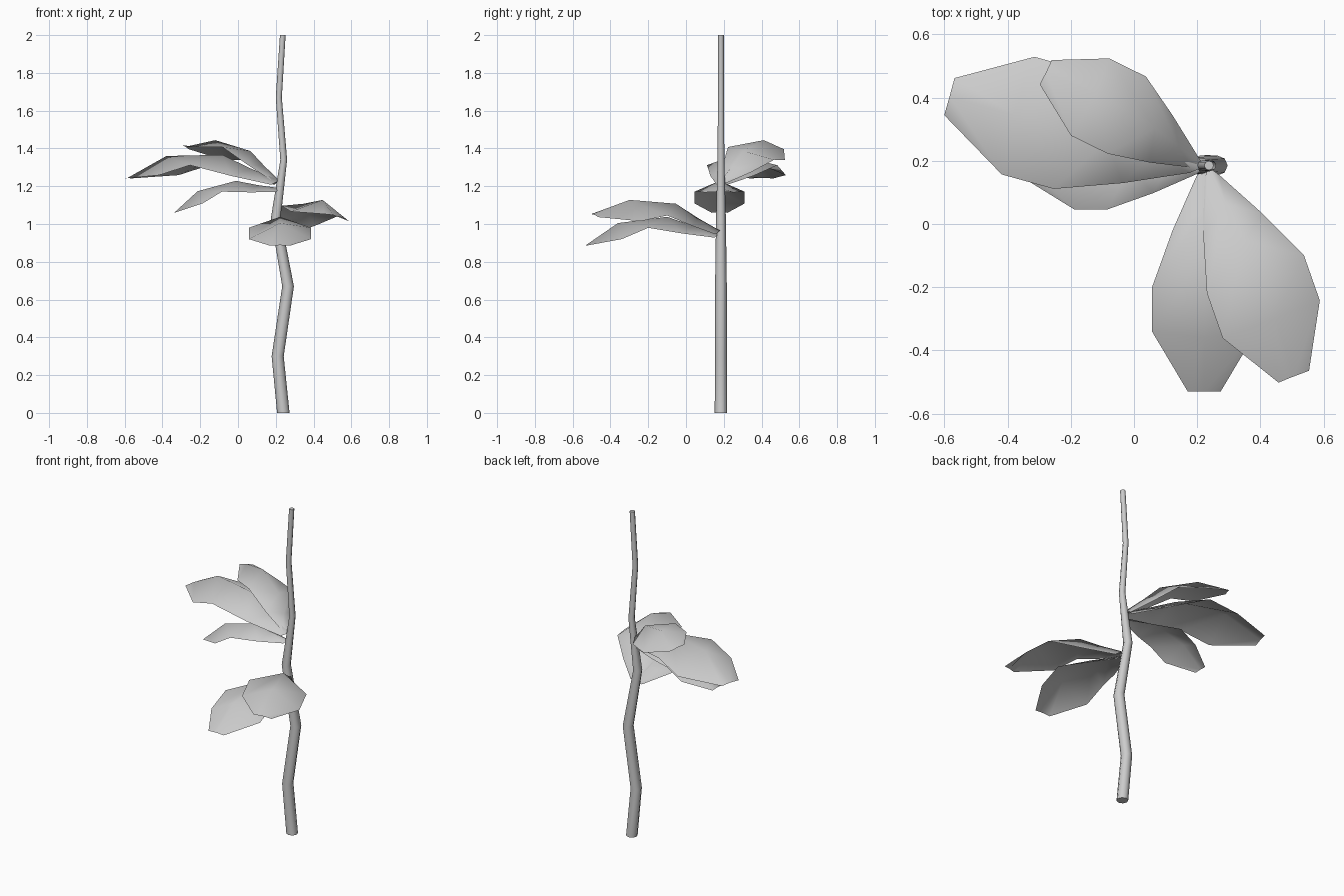
import bpy, bmesh
from math import radians, cos, sin, tau
from mathutils import Matrix, Vector

cube = bpy.data.objects.get("Cube")
if cube:
    bpy.data.objects.remove(cube, do_unlink=True)

grey = bpy.data.materials.new("plain grey")
grey.use_nodes = True
grey.diffuse_color = (0.6, 0.6, 0.6, 1)
grey.node_tree.nodes["Principled BSDF"].inputs["Base Color"].default_value = grey.diffuse_color


def finish(name, bm, angle):
    """Turn a bmesh into a smooth shaded grey object."""
    mesh = bpy.data.meshes.new(name)
    bm.to_mesh(mesh)
    bm.free()
    mesh.materials.append(grey)
    obj = bpy.data.objects.new(name, mesh)
    bpy.context.collection.objects.link(obj)
    bpy.ops.object.select_all(action='DESELECT')
    obj.select_set(True)
    bpy.context.view_layer.objects.active = obj
    bpy.ops.object.shade_smooth_by_angle(angle=radians(angle))


# Stem: a zigzag, tapering eight-sided tube given as (x, z, radius)
STEM_Y, SIDES = 0.185, 8
STEM = [(0.24, 0, 0.033), (0.21, 0.3, 0.032), (0.265, 0.67, 0.031),
        (0.2, 1.03, 0.026), (0.242, 1.34, 0.018), (0.216, 1.67, 0.016), (0.237, 2, 0.015)]
bm = bmesh.new()
rings = [[bm.verts.new((x + r * cos(tau * i / SIDES), STEM_Y + r * sin(tau * i / SIDES), z))
          for i in range(SIDES)] for x, z, r in STEM]
for low, high in zip(rings, rings[1:]):
    for i in range(SIDES):
        j = (i + 1) % SIDES
        bm.faces.new((low[i], low[j], high[j], high[i]))
bm.faces.new(rings[0][::-1])
bm.faces.new(rings[-1])
finish("stem", bm, 50)

# Leaf rows: edge distance, half width, edge height, ridge distance, ridge height
ROWS = [(0.03, 0.025, -0.022, 0, 0), (0.2, 0.1, 0, 0.14, 0.04),
        (0.38, 0.165, 0.03, 0.28, 0.088), (0.52, 0.165, -0.03, 0.54, 0.055),
        (0.71, 0.052, -0.065, 0.71, -0.062)]


def leaf(name, base, yaw, pitch, roll, size):
    """A folded, drooping leaf growing from base along yaw."""
    bm = bmesh.new()
    rows = [[bm.verts.new(p) for p in ((d, w, z), (rd, 0, rz), (d, -w, z))]
            for d, w, z, rd, rz in ROWS]
    for a, b in zip(rows, rows[1:]):
        for i in range(2):
            bm.faces.new((a[i], a[i + 1], b[i + 1], b[i]))
    turn = (Matrix.Rotation(radians(yaw), 4, 'Z') @ Matrix.Rotation(radians(-pitch), 4, 'Y')
            @ Matrix.Rotation(radians(roll), 4, 'X'))
    bm.transform(Matrix.Translation(Vector(base)) @ turn @ Matrix.Scale(size, 4))
    bm.normal_update()
    finish(name, bm, 80)


# Lower pair of leaves towards the front
leaf("lower_leaf_front", (0.222, 0.18, 0.95), -90, 0, 0, 1)
leaf("lower_leaf_side", (0.235, 0.18, 0.965), -67, 11.5, -9, 1.01)
# Upper cluster of three leaves towards the right
leaf("upper_leaf_large", (0.22, 0.18, 1.23), 164.5, 6, 0, 1.17)
leaf("upper_leaf_back", (0.22, 0.185, 1.23), 148, 22, 15, 0.85)
leaf("upper_leaf_small", (0.22, 0.178, 1.19), 180, -8, 0, 0.8)
